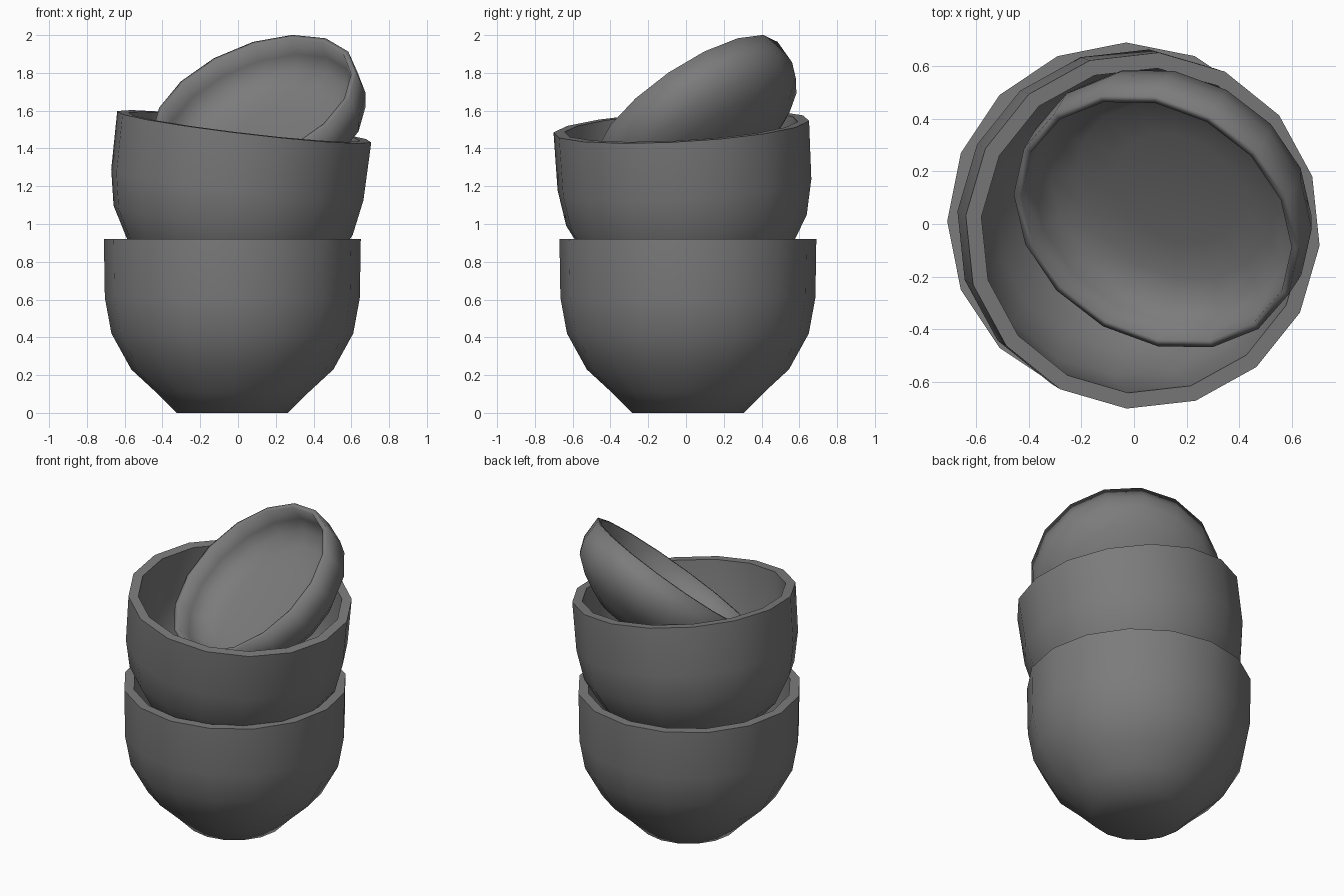
import bpy, bmesh, math
from mathutils import Matrix, Vector

cube = bpy.data.objects.get("Cube")
if cube:
    bpy.data.objects.remove(cube, do_unlink=True)

SIDES = 16

# Single grey glaze
glaze = bpy.data.materials.new("grey_glaze")
glaze.use_nodes = True
grey = (0.2, 0.2, 0.2, 1)
glaze.diffuse_color = grey
glaze.node_tree.nodes["Principled BSDF"].inputs["Base Color"].default_value = grey


def lathe(name, profile, centre, axis, phase, sharp):
    """Spin a (radius, height) profile; the rim lies at height 0, at centre."""
    bm = bmesh.new()
    verts = [bm.verts.new((r, 0, h)) for r, h in profile]
    edges = [bm.edges.new(pair) for pair in zip(verts, verts[1:])]
    bmesh.ops.spin(bm, geom=verts + edges, cent=(0, 0, 0), axis=(0, 0, 1),
                   angle=math.tau, steps=SIDES, use_duplicate=False)
    bmesh.ops.remove_doubles(bm, verts=bm.verts, dist=0.0005)
    bmesh.ops.recalc_face_normals(bm, faces=bm.faces)
    mesh = bpy.data.meshes.new(name)
    bm.to_mesh(mesh)
    bm.free()
    mesh.materials.append(glaze)
    obj = bpy.data.objects.new(name, mesh)
    bpy.context.collection.objects.link(obj)
    tilt = Vector((0, 0, 1)).rotation_difference(Vector(axis).normalized())
    obj.matrix_world = (Matrix.Translation(centre) @ tilt.to_matrix().to_4x4()
                        @ Matrix.Rotation(math.radians(phase), 4, 'Z'))
    bpy.ops.object.select_all(action='DESELECT')
    obj.select_set(True)
    bpy.context.view_layer.objects.active = obj
    bpy.ops.object.shade_smooth_by_angle(angle=math.radians(sharp))
    return obj


# Outer wall from foot to rim, then inner wall back down to the floor
bowl = [(0, -.92), (.295, -.92), (.405, -.81), (.535, -.69), (.64, -.5),
        (.675, -.31), (.68, 0), (.62, 0), (.615, -.3), (.58, -.48),
        (.48, -.65), (.36, -.76), (.26, -.84), (0, -.85)]
dish = [(0, -.405), (.25, -.405), (.35, -.36), (.45, -.305), (.546, -.225),
        (.577, -.14), (.575, 0), (.545, 0), (.535, -.1), (.49, -.17),
        (.4, -.215), (.25, -.235), (0, -.24)]

lathe("lower_bowl", bowl, (-.03, .01, .92), (0, 0, 1), 0, 60)
lathe("upper_bowl", bowl, (.033, -.025, 1.515), (.119, -.055, 1), -5, 60)
lathe("leaning_dish", dish, (.085, .01, 1.64), (-.333, -.534, .777), -5.5, 100)
